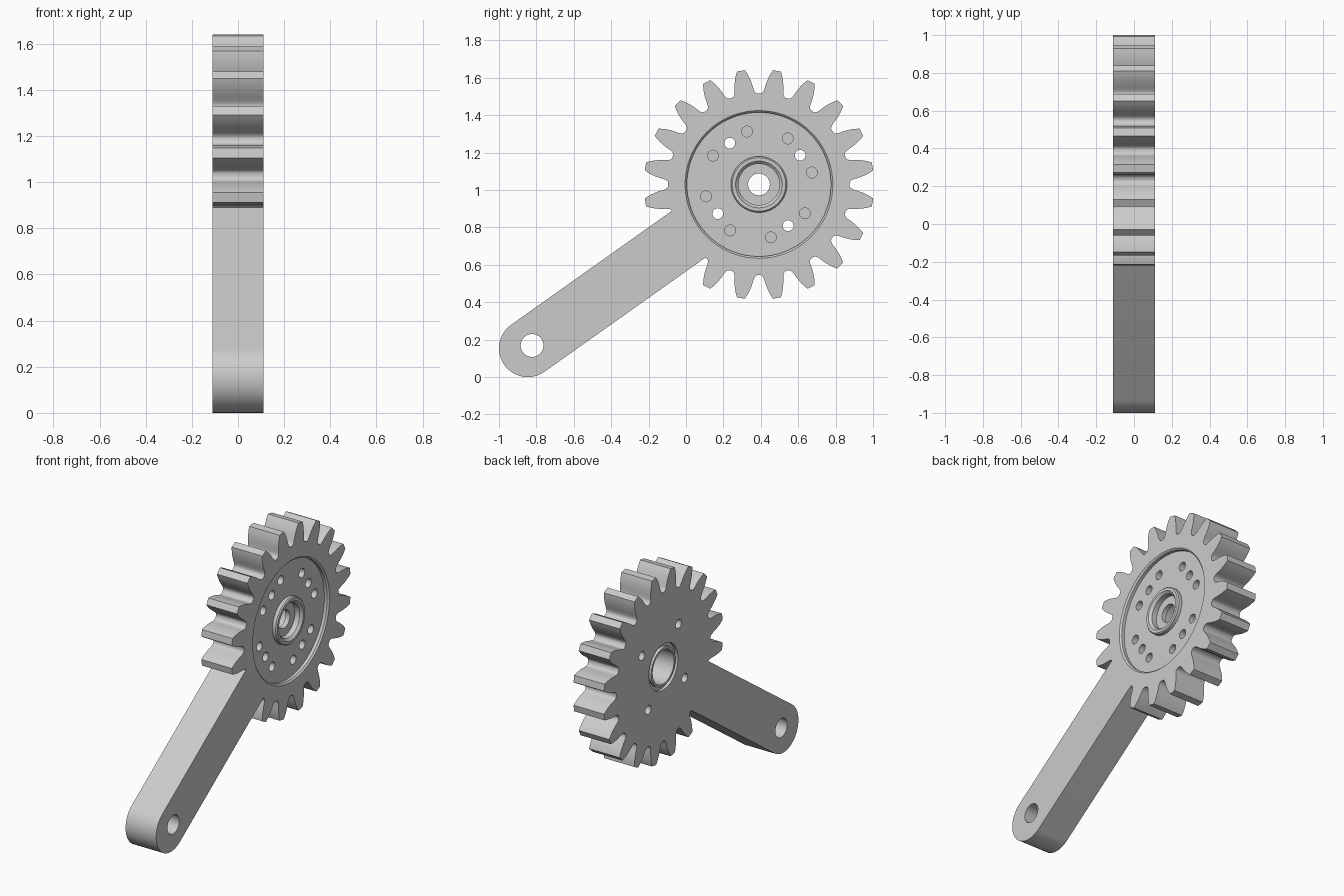
import bpy, bmesh
from math import sin, cos, radians, tau, pi

if "Cube" in bpy.data.objects:
    bpy.data.objects.remove(bpy.data.objects["Cube"], do_unlink=True)

HALF = 0.11                 # half thickness of the part
GY, GZ = 0.39, 1.03         # gear axis
ARM = radians(35.3)         # slope of the arm
TEETH = 20

grey = bpy.data.materials.new("plain grey")
grey.use_nodes = True
grey.diffuse_color = (0.6, 0.6, 0.6, 1)
grey.node_tree.nodes["Principled BSDF"].inputs["Base Color"].default_value = (0.6, 0.6, 0.6, 1)


def make(name, bm):
    bmesh.ops.recalc_face_normals(bm, faces=bm.faces[:])
    mesh = bpy.data.meshes.new(name)
    bm.to_mesh(mesh)
    bm.free()
    mesh.materials.append(grey)
    obj = bpy.data.objects.new(name, mesh)
    bpy.context.collection.objects.link(obj)
    return obj


def prism(name, outline):
    """Extrude a (y, z) outline through the full thickness."""
    bm = bmesh.new()
    face = bm.faces.new([bm.verts.new((-HALF, y, z)) for y, z in outline])
    ext = bmesh.ops.extrude_face_region(bm, geom=[face])["geom"]
    bmesh.ops.translate(bm, vec=(2 * HALF, 0, 0),
                        verts=[v for v in ext if isinstance(v, bmesh.types.BMVert)])
    return make(name, bm)


def lathe(bm, profile, y, z, segs=72, closed=False):
    """Spin (x, radius) points about an axis parallel to x."""
    rings = [[bm.verts.new((x, y + r * cos(tau * i / segs), z + r * sin(tau * i / segs)))
              for i in range(segs)] for x, r in profile]
    pairs = list(zip(rings, rings[1:]))
    if closed:
        pairs.append((rings[-1], rings[0]))
    else:
        bm.faces.new(rings[0])
        bm.faces.new(rings[-1])
    for a, b in pairs:
        for i in range(segs):
            j = (i + 1) % segs
            bm.faces.new((a[i], a[j], b[j], b[i]))


def polar(y, z, r, a):
    return y + r * cos(a), z + r * sin(a)


def boolean(target, tool, operation):
    mod = target.modifiers.new(operation, 'BOOLEAN')
    mod.operation, mod.solver, mod.object = operation, 'EXACT', tool
    bpy.context.view_layer.objects.active = target
    bpy.ops.object.modifier_apply(modifier=mod.name)
    bpy.data.objects.remove(tool, do_unlink=True)


# Gear body: half-tooth flank (degrees from tooth centre, radius), mirrored
flank = [(2.0, 0.615), (2.9, 0.597), (3.7, 0.578), (4.5, 0.556), (5.2, 0.532),
         (5.7, 0.512), (6.2, 0.499), (7.0, 0.489), (8.0, 0.485)]
tooth = [(-a, r) for a, r in reversed(flank)] + flank
step = 360 / TEETH
gear = prism("gear_with_arm", [polar(GY, GZ, r, radians(step * (k + 0.5) + a))
                               for k in range(TEETH) for a, r in tooth])

# Arm: round outer end, flat inner end buried in the gear rim
EY, EZ, W = -0.846, 0.154, 0.154
outline = [polar(EY, EZ, W, ARM + pi / 2 + pi * i / 24) for i in range(25)]
root = polar(GY, GZ, 0.42, ARM + pi)
outline += [polar(*root, W, ARM - pi / 2), polar(*root, W, ARM + pi / 2)]
arm = prism("arm", outline)
boolean(gear, arm, 'UNION')

# Turned cuts: stepped bore, chamfered face recess around the hub, rear groove
bm = bmesh.new()
lathe(bm, [(-0.2, 0.11), (0.03, 0.11), (0.03, 0.058), (0.06, 0.058), (0.06, 0.11),
           (0.095, 0.11), (0.115, 0.13), (0.13, 0.13)], GY, GZ)
lathe(bm, [(0.08, 0.15), (0.103, 0.15), (0.12, 0.133), (0.12, 0.405),
           (0.10, 0.385), (0.08, 0.385)], GY, GZ, closed=True)
lathe(bm, [(-0.12, 0.15), (-0.09, 0.15), (-0.09, 0.125), (-0.12, 0.125)], GY, GZ, closed=True)
boolean(gear, make("turned_cutter", bm), 'DIFFERENCE')

# Drilled holes: four through, eight blind, and the arm end hole
bm = bmesh.new()
for k in range(4):
    base = ARM + k * pi / 2
    lathe(bm, [(-0.2, 0.029), (0.2, 0.029)], *polar(GY, GZ, 0.27, base), segs=24)
    for side in (-1, 1):
        spot = polar(GY, GZ, 0.29, base + side * radians(22.6))
        lathe(bm, [(-0.02, 0.029), (0.2, 0.029)], *spot, segs=24)
lathe(bm, [(-0.2, 0.061), (0.2, 0.061)], -0.823, 0.169, segs=40)
boolean(gear, make("hole_cutter", bm), 'DIFFERENCE')

# Smooth curved walls, keep machined edges crisp
bpy.ops.object.select_all(action='DESELECT')
gear.select_set(True)
bpy.context.view_layer.objects.active = gear
bpy.ops.object.shade_smooth_by_angle(angle=radians(30))
